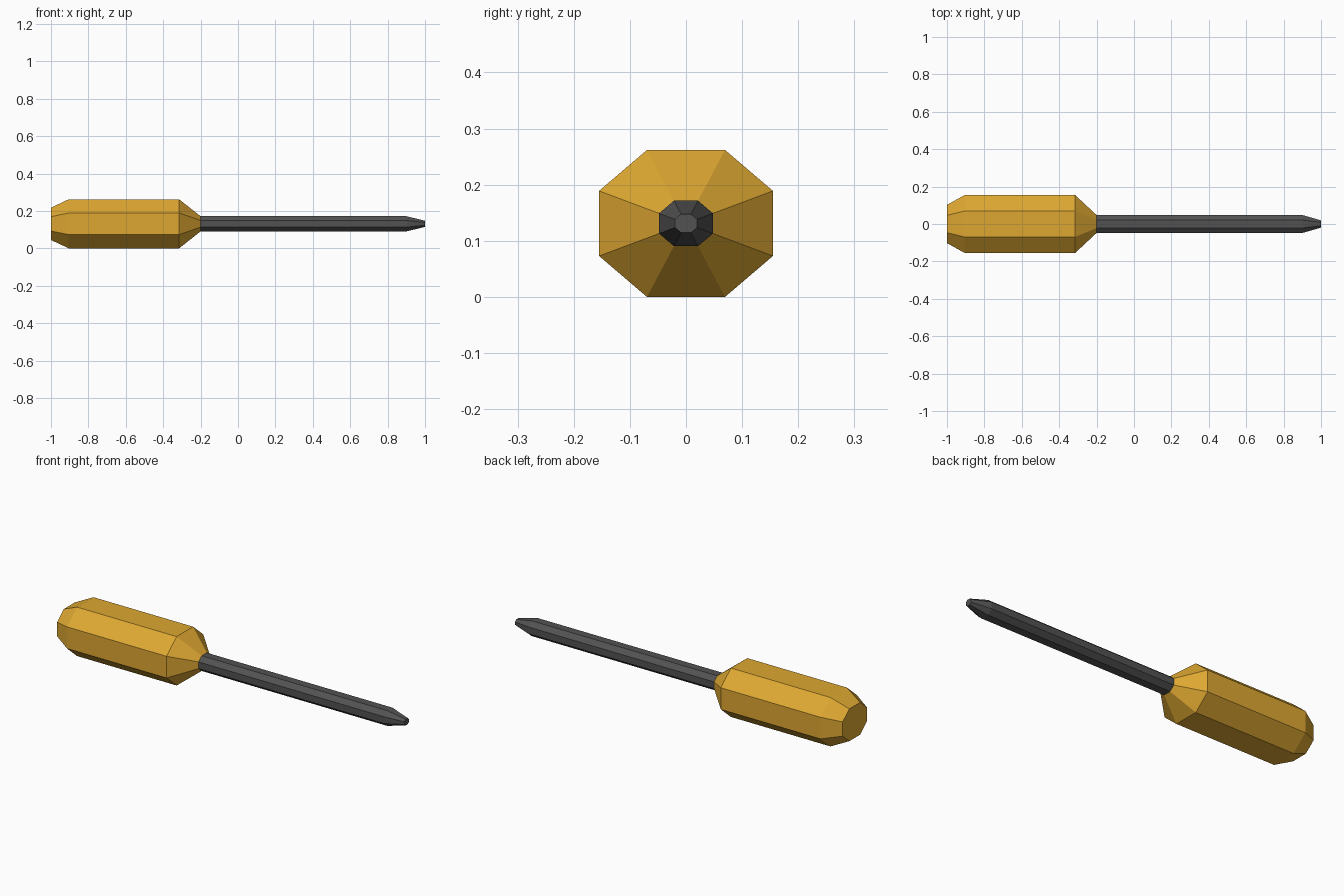
import bpy
import bmesh

cube = bpy.data.objects.get("Cube")
if cube:
    bpy.data.objects.remove(cube, do_unlink=True)

AXIS_Z = 0.131
# Flattened octagon: one quadrant's corners (y, z), mirrored to the rest
CORNERS = [(0.155, 0.058), (0.0695, 0.131)]
HALF = CORNERS + [(-y, z) for y, z in reversed(CORNERS)]
OCTAGON = HALF + [(-y, -z) for y, z in HALF]


def make_material(name, colour):
    mat = bpy.data.materials.new(name)
    mat.use_nodes = True
    mat.diffuse_color = (*colour, 1)
    mat.node_tree.nodes["Principled BSDF"].inputs["Base Color"].default_value = (*colour, 1)
    return mat


def loft(name, stations, mat):
    """Skin scaled octagons placed along x; stations are (x, scale)."""
    bm = bmesh.new()
    rings = [[bm.verts.new((x, y * s, AXIS_Z + z * s)) for y, z in OCTAGON]
             for x, s in stations]
    n = len(OCTAGON)
    for a, b in zip(rings, rings[1:]):
        for i in range(n):
            j = (i + 1) % n
            bm.faces.new((a[i], a[j], b[j], b[i]))
    bm.faces.new(rings[0])
    bm.faces.new(rings[-1])
    bmesh.ops.recalc_face_normals(bm, faces=bm.faces)
    mesh = bpy.data.meshes.new(name)
    bm.to_mesh(mesh)
    bm.free()
    mesh.materials.append(mat)
    obj = bpy.data.objects.new(name, mesh)
    bpy.context.collection.objects.link(obj)
    return obj


gold = make_material("amber plastic", (0.73, 0.39, 0.032))
steel = make_material("dark steel", (0.085, 0.085, 0.085))

# Handle with a chamfered butt and a tapered neck
loft("handle", [(-1, 0.66), (-0.905, 1), (-0.315, 1), (-0.2, 0.31)], gold)

# Straight shaft ending in a tapered tip
loft("shaft", [(-0.2, 0.31), (0.9, 0.31), (1, 0.126)], steel)
